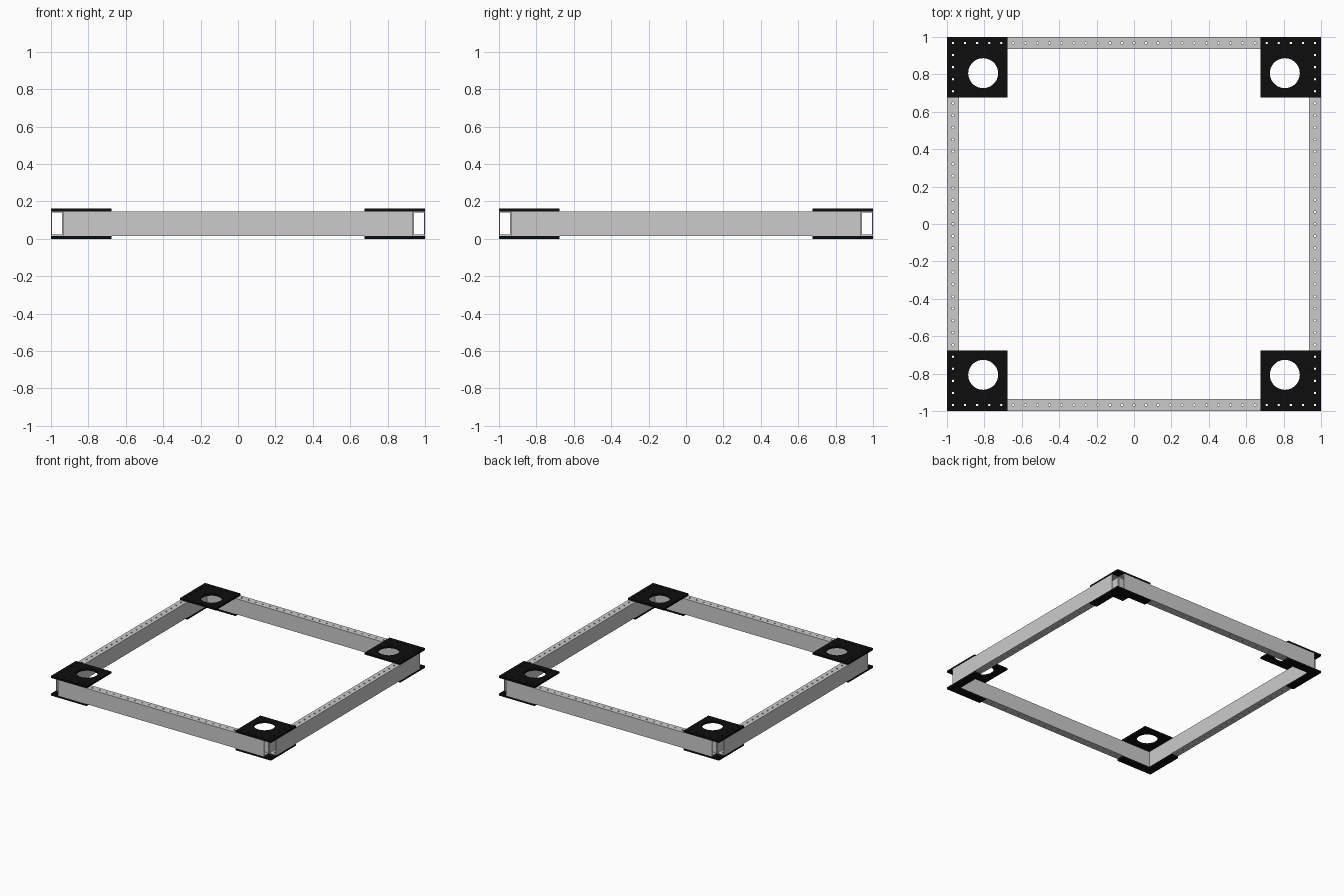
import bpy, bmesh, math
from mathutils import Matrix

if "Cube" in bpy.data.objects:
    bpy.data.objects.remove(bpy.data.objects["Cube"])

P = 2 / 31            # hole pitch = tube width
PT = P / 4            # plate thickness
TH = 2 * P            # tube height
WALL = 0.006          # tube wall
HOLE_R = 0.0065       # small hole radius
BIG_R = 0.08          # large hole radius

black = bpy.data.materials.new("black_plate")
black.diffuse_color = (0.004, 0.004, 0.004, 1)
black.use_nodes = True
black.node_tree.nodes["Principled BSDF"].inputs["Base Color"].default_value = black.diffuse_color


def new_object(name, bm):
    bmesh.ops.recalc_face_normals(bm, faces=bm.faces)
    mesh = bpy.data.meshes.new(name)
    bm.to_mesh(mesh)
    bm.free()
    ob = bpy.data.objects.new(name, mesh)
    bpy.context.collection.objects.link(ob)
    return ob


def prism(name, outline, z0, height):
    """Flat polygon extruded upwards."""
    bm = bmesh.new()
    face = bm.faces.new([bm.verts.new((x, y, z0)) for x, y in outline])
    ext = bmesh.ops.extrude_face_region(bm, geom=[face])["geom"]
    bmesh.ops.translate(bm, vec=(0, 0, height),
                        verts=[v for v in ext if isinstance(v, bmesh.types.BMVert)])
    return new_object(name, bm)


def drill(ob, holes):
    """Cut vertical round holes given as (x, y, radius, sides)."""
    bm = bmesh.new()
    for x, y, r, n in holes:
        bmesh.ops.create_cone(bm, cap_ends=True, segments=n, radius1=r, radius2=r,
                              depth=1, matrix=Matrix.Translation((x, y, 0)))
    cutter = new_object("hole_cutter", bm)
    cutter.hide_render = True
    mod = ob.modifiers.new("holes", 'BOOLEAN')
    mod.operation, mod.solver, mod.object = 'DIFFERENCE', 'EXACT', cutter
    deps = bpy.context.evaluated_depsgraph_get()
    mesh = bpy.data.meshes.new_from_object(ob.evaluated_get(deps))
    ob.modifiers.clear()
    ob.data = mesh
    bpy.data.objects.remove(cutter)


def repeat_around(ob, names):
    """Place the part and three copies at quarter turns about z."""
    for k, name in enumerate(names):
        c = ob if k == 0 else ob.copy()
        if k:
            bpy.context.collection.objects.link(c)
        c.name = name
        c.rotation_euler = (0, 0, k * math.pi / 2)


# hollow rectangular tube along the front, open at both ends
def tube():
    bm = bmesh.new()
    half = 1 - P
    rings = []
    for x in (-half, half):
        for t in (0, WALL):
            y0, y1, z0, z1 = -1 + t, -1 + P - t, PT + t, PT + TH - t
            rings.append([bm.verts.new((x, y, z)) for y, z in
                          ((y0, z0), (y1, z0), (y1, z1), (y0, z1))])
    for a, b in ((0, 2), (1, 3), (0, 1), (2, 3)):
        for i in range(4):
            j = (i + 1) % 4
            bm.faces.new((rings[a][i], rings[a][j], rings[b][j], rings[b][i]))
    return new_object("tube", bm)


rail = tube()
drill(rail, [(i * P, -1 + P / 2, HOLE_R, 12) for i in range(-14, 15)])
repeat_around(rail, ["front_rail", "right_rail", "back_rail", "left_rail"])

# bolt holes along the two outer edges of a corner plate
e = -1 + P / 2
bolts = [(e + i * P, e, HOLE_R, 12) for i in range(5)]
bolts += [(e, e + i * P, HOLE_R, 12) for i in range(1, 5)]
a, b, c = -1, -1 + 5 * P, -1 + P
corners = ["front_left", "front_right", "back_right", "back_left"]

# square top plates with a large round hole
top = prism("top_plate", [(a, a), (b, a), (b, b), (a, b)], PT + TH, PT)
drill(top, bolts + [(-1 + 3 * P, -1 + 3 * P, BIG_R, 48)])
top.data.materials.clear()
top.data.materials.append(black)
repeat_around(top, [n + "_top_plate" for n in corners])

# L-shaped bottom plates
low = prism("bottom_plate", [(a, a), (b, a), (b, c), (c, c), (c, b), (a, b)], 0, PT)
drill(low, bolts)
low.data.materials.clear()
low.data.materials.append(black)
repeat_around(low, [n + "_bottom_plate" for n in corners])
